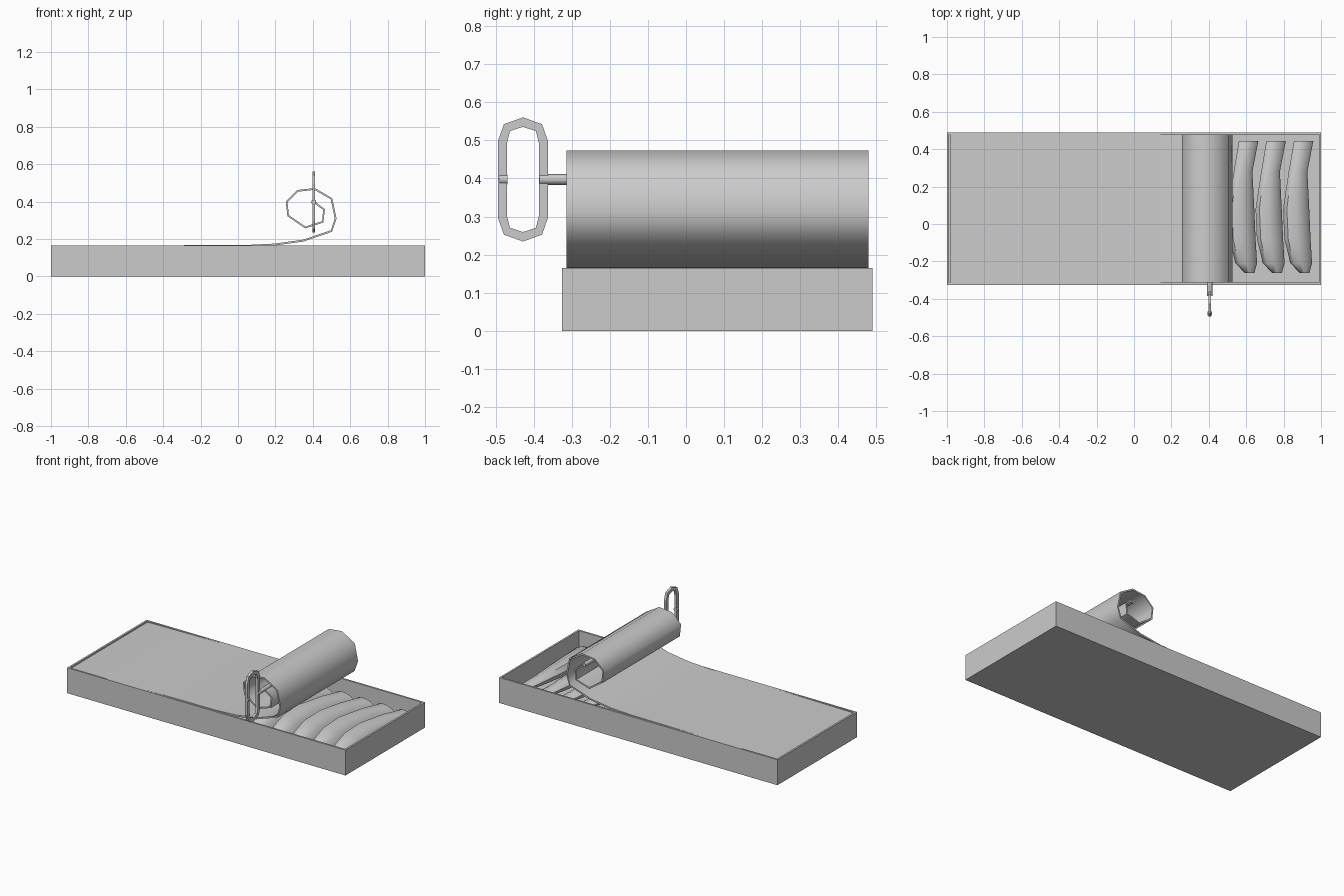
import bpy, bmesh, math
from mathutils import Vector

if "Cube" in bpy.data.objects:
    bpy.data.objects.remove(bpy.data.objects["Cube"])

YC = 0.083          # tin centre line in y
Y0, Y1 = -0.325, 0.49


def add_object(name, bm, smooth=None):
    bmesh.ops.recalc_face_normals(bm, faces=bm.faces)
    me = bpy.data.meshes.new(name)
    bm.to_mesh(me)
    bm.free()
    ob = bpy.data.objects.new(name, me)
    bpy.context.collection.objects.link(ob)
    if smooth:
        bpy.ops.object.select_all(action='DESELECT')
        ob.select_set(True)
        bpy.context.view_layer.objects.active = ob
        bpy.ops.object.shade_smooth_by_angle(angle=math.radians(smooth))
    return ob


def loft(name, rings, smooth=None, closed=False):
    """Skin a list of equal-length point rings."""
    bm = bmesh.new()
    vs = [[bm.verts.new(p) for p in r] for r in rings]
    n = len(rings[0])
    pairs = list(zip(vs, vs[1:])) + ([(vs[-1], vs[0])] if closed else [])
    for a, b in pairs:
        for i in range(n):
            j = (i + 1) % n
            bm.faces.new((a[i], a[j], b[j], b[i]))
    if not closed:
        bm.faces.new(vs[0])
        bm.faces.new(vs[-1])
    return add_object(name, bm, smooth)


def rect(x, y0, y1, z):
    return [(-x, y0, z), (x, y0, z), (x, y1, z), (-x, y1, z)]


# open tin: outside, rim, inside, floor
T = 0.012
loft("tin_box", [rect(1, Y0, Y1, 0), rect(1, Y0, Y1, 0.165),
                 rect(1 - T, Y0 + T, Y1 - T, 0.165), rect(1 - T, Y0 + T, Y1 - T, 0.012)])

# lid sheet, flat then curling up into a roll around the key
path = [(-0.985, 0.153), (-0.28, 0.162), (0.06, 0.164), (0.2, 0.171), (0.35, 0.192),
        (0.5, 0.243), (0.522, 0.31), (0.5, 0.415), (0.41, 0.468), (0.32, 0.458),
        (0.26, 0.4), (0.268, 0.325), (0.36, 0.262), (0.453, 0.292), (0.46, 0.358),
        (0.41, 0.395)]
pts = [Vector(p) for p in path]
rings = []
for i, p in enumerate(pts):
    d = (pts[min(i + 1, len(pts) - 1)] - pts[max(i - 1, 0)]).normalized()
    n = Vector((-d.y, d.x)) * 0.005
    a, b = p + n, p - n
    rings.append([(a.x, -0.314, a.y), (a.x, 0.479, a.y), (b.x, 0.479, b.y), (b.x, -0.314, b.y)])
loft("rolled_lid", rings, 60)

# key handle: elongated ring
KX, KY, KZ = 0.405, -0.428, 0.3975
quarter = [(0.066, 0.1), (0.05, 0.145)]
inner = [(0.042, 0.095), (0.034, 0.127)]


def oval(q, top):
    r = q + [(0, top)] + [(-y, z) for y, z in reversed(q)]
    return r + [(-y, -z) for y, z in r[:2]] + [(0, -top)] + [(y, -z) for y, z in reversed(q)]


rings = []
for (oy, oz), (iy, iz) in zip(oval(quarter, 0.163), oval(inner, 0.138)):
    rings.append([(KX + s, KY + y, KZ + z) for s, y, z in
                  ((-0.008, oy, oz), (0.008, oy, oz), (0.008, iy, iz), (-0.008, iy, iz))])
loft("key_handle", rings, closed=True)


# key shaft and its stub on the far side of the handle
def rod(name, y0, y1, r):
    loft(name, [[(KX + r * math.cos(k * math.pi / 4), y, KZ + r * math.sin(k * math.pi / 4))
                 for k in range(8)] for y in (y0, y1)], 50)


rod("key_shaft", -0.385, 0.47, 0.014)
rod("key_stub", -0.49, -0.468, 0.013)

# row of fish: (y, x shift, half width, half height, centre z)
sections = [(0.445, 0.025, 0.052, 0.012, 0.085), (0.28, -0.005, 0.05, 0.035, 0.09),
            (0.08, -0.015, 0.07, 0.05, 0.09), (-0.08, -0.008, 0.07, 0.05, 0.09),
            (-0.21, 0.012, 0.058, 0.04, 0.09), (-0.262, 0.03, 0.025, 0.018, 0.085)]
for k in range(5):
    cx = 0.882 - 0.147 * k
    rings = []
    for y, dx, w, h, z in sections:
        ring = []
        for j in range(8):
            a = j * math.pi / 4
            u, v = w * math.cos(a), h * math.sin(a)
            ring.append((cx + dx + u, y, z + v - 0.25 * u))   # leaning on its neighbour
        rings.append(ring)
    loft("fish_%d" % (k + 1), rings, 50)
